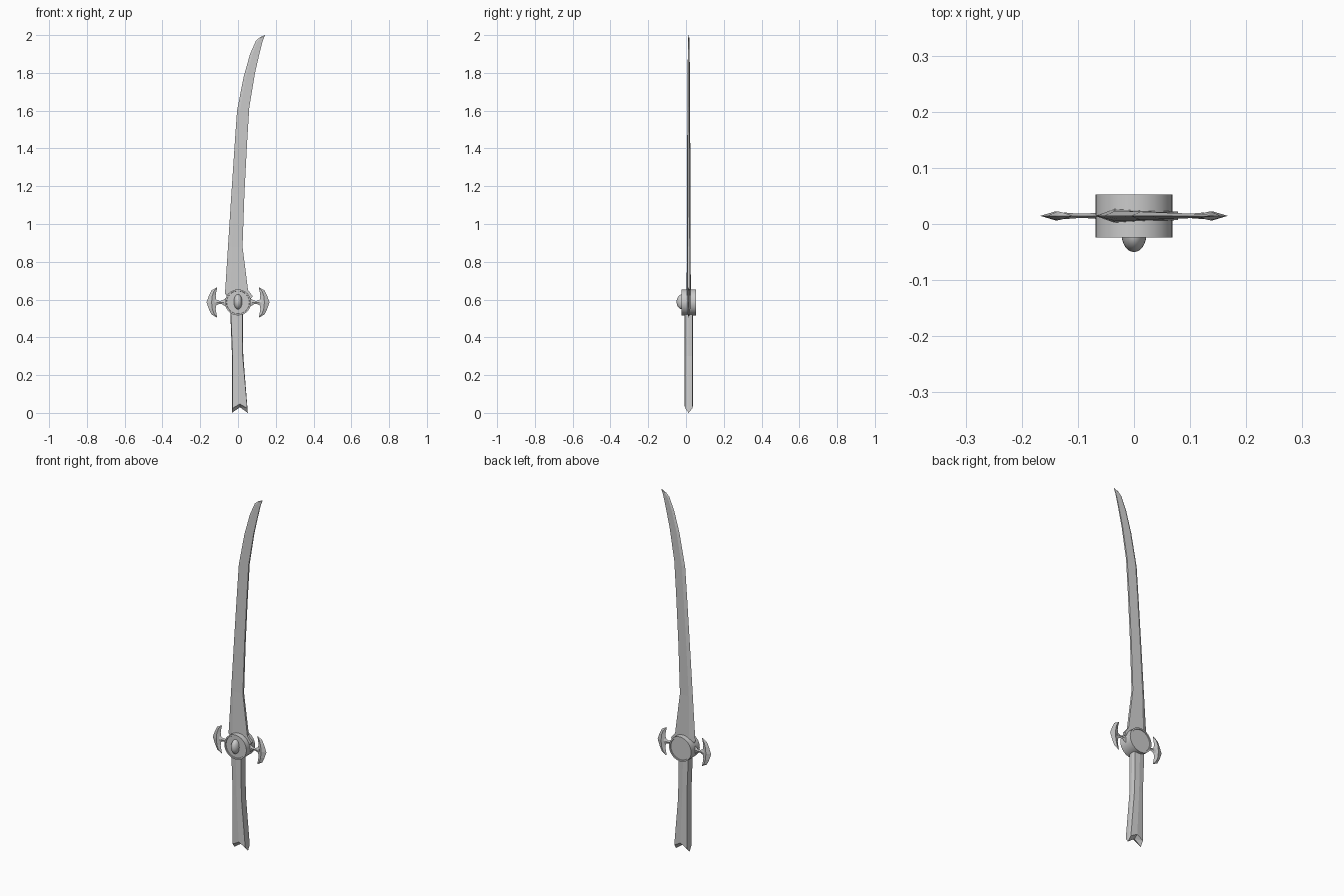
import bpy, bmesh, math
from mathutils import Matrix, Vector

if "Cube" in bpy.data.objects:
    bpy.data.objects.remove(bpy.data.objects["Cube"])

CY = 0.0145   # mid plane of the whole sword
HUB_Z = 0.585


def finish(bm, name, smooth=False):
    bmesh.ops.recalc_face_normals(bm, faces=bm.faces)
    mesh = bpy.data.meshes.new(name)
    bm.to_mesh(mesh)
    bm.free()
    ob = bpy.data.objects.new(name, mesh)
    bpy.context.collection.objects.link(ob)
    if smooth:
        bpy.ops.object.select_all(action='DESELECT')
        ob.select_set(True)
        bpy.context.view_layer.objects.active = ob
        bpy.ops.object.shade_smooth_by_angle(angle=math.radians(35))
    return ob


def loft(name, rings, smooth=False):
    """Skin a series of equal-length rings and cap both ends with fans."""
    bm = bmesh.new()
    loops = [[bm.verts.new(p) for p in ring] for ring in rings]
    n = len(rings[0])
    for a, b in zip(loops, loops[1:]):
        for i in range(n):
            j = (i + 1) % n
            bm.faces.new((a[i], a[j], b[j], b[i]))
    for loop in (loops[0], loops[-1]):
        mid = bm.verts.new(sum((v.co for v in loop), Vector()) / n)
        for i in range(n):
            bm.faces.new((loop[i], loop[(i + 1) % n], mid))
    return finish(bm, name, smooth)


# Blade: sharp left edge, ridge a quarter of the way in, flat right edge
# station = left x, left z, right x, right z, half thickness
blade = [
    (-0.045, 0.60, 0.060, 0.595, 0.012),
    (-0.069, 0.632, 0.078, 0.618, 0.0125),
    (-0.067, 0.66, 0.053, 0.65, 0.0115),
    (-0.053, 0.88, 0.024, 0.88, 0.009),
    (-0.035, 1.16, 0.034, 1.16, 0.0085),
    (-0.017, 1.43, 0.048, 1.43, 0.008),
    (-0.005, 1.60, 0.060, 1.62, 0.0075),
    (0.030, 1.78, 0.090, 1.80, 0.006),
    (0.064, 1.90, 0.112, 1.895, 0.005),
    (0.095, 1.970, 0.127, 1.955, 0.004),
    (0.115, 1.988, 0.133, 1.975, 0.003),
    (0.142, 2.0, 0.143, 1.999, 0.001),
]
rings = []
for lx, lz, rx, rz, t in blade:
    kx, kz = lx + 0.25 * (rx - lx), lz + 0.25 * (rz - lz)
    rings.append([(lx, CY, lz), (kx, CY - t, kz), (rx, CY - 0.6 * t, rz),
                  (rx, CY + 0.6 * t, rz), (kx, CY + t, kz)])
loft("blade", rings)

# Grip: eight-point section, notched and chamfered at the bottom
HALF = 0.023


def grip_ring(x0, x1, z, chamfer=0.0, notch=0.0):
    m, e = (x0 + x1) / 2, 0.003
    return [(x0, CY, z), (x0 + e, CY - HALF + 0.003, z + chamfer),
            (m, CY - HALF, z + chamfer + notch),
            (x1 - e, CY - HALF + 0.003, z + chamfer), (x1, CY, z),
            (x1 - e, CY + HALF - 0.003, z + chamfer),
            (m, CY + HALF, z + chamfer + notch),
            (x0 + e, CY + HALF - 0.003, z + chamfer)]


grip = loft("grip", [
    grip_ring(-0.032, 0.052, 0.0, 0.025, 0.022),
    grip_ring(-0.032, 0.028, 0.30),
    grip_ring(-0.034, 0.027, 0.36),
    grip_ring(-0.042, 0.026, 0.56),
])
# raise the centre of the bottom cap to form the V notch
low = min((v for v in grip.data.vertices if abs(v.co.x - 0.01) < 0.004
           and abs(v.co.y - CY) < 0.004), key=lambda v: v.co.z)
low.co.z = 0.03

# Round hub with a narrow raised rim on both faces
bm = bmesh.new()
bmesh.ops.create_cone(bm, cap_ends=True, segments=32, radius1=0.069,
                      radius2=0.069, depth=0.077,
                      matrix=Matrix.Translation((0, CY, HUB_Z))
                      @ Matrix.Rotation(math.pi / 2, 4, 'X'))
caps = [f for f in bm.faces if len(f.verts) > 4]
bmesh.ops.inset_individual(bm, faces=caps, thickness=0.008, depth=0)
bmesh.ops.inset_individual(bm, faces=caps, thickness=0.001, depth=-0.004)
finish(bm, "hub", True)

# Oval gem on the front
bm = bmesh.new()
bmesh.ops.create_uvsphere(bm, u_segments=24, v_segments=16, radius=1,
                          matrix=Matrix.Translation((0, -0.019, HUB_Z + 0.003))
                          @ Matrix.Diagonal((0.022, 0.031, 0.04, 1)))
finish(bm, "gem", True)

# Guard arms and crescent heads on both sides
# arm station = x, half height, half thickness
arm = [(0.05, 0.034, 0.006), (0.073, 0.017, 0.005), (0.085, 0.009, 0.004),
       (0.10, 0.008, 0.004), (0.113, 0.014, 0.005), (0.125, 0.026, 0.006)]
# head station = inner x, outer x, inner z, outer z, half thickness
head = [(0.110, 0.113, 0.078, 0.079, 0.001), (0.115, 0.140, 0.055, 0.064, 0.006),
        (0.118, 0.154, 0.035, 0.036, 0.008), (0.113, 0.167, 0.0, 0.0, 0.008)]
head += [(a, b, -c, -d, t) for a, b, c, d, t in reversed(head[:-1])]
for side, s in (("left", -1), ("right", 1)):
    loft(f"guard_arm_{side}", [
        [(s * x, CY, HUB_Z + h), (s * x, CY - t, HUB_Z),
         (s * x, CY, HUB_Z - h), (s * x, CY + t, HUB_Z)] for x, h, t in arm])
    loft(f"guard_head_{side}", [
        [(s * a, CY, HUB_Z + c), (s * (a + b) / 2, CY - t, HUB_Z + (c + d) / 2),
         (s * b, CY, HUB_Z + d), (s * (a + b) / 2, CY + t, HUB_Z + (c + d) / 2)]
        for a, b, c, d, t in head])
